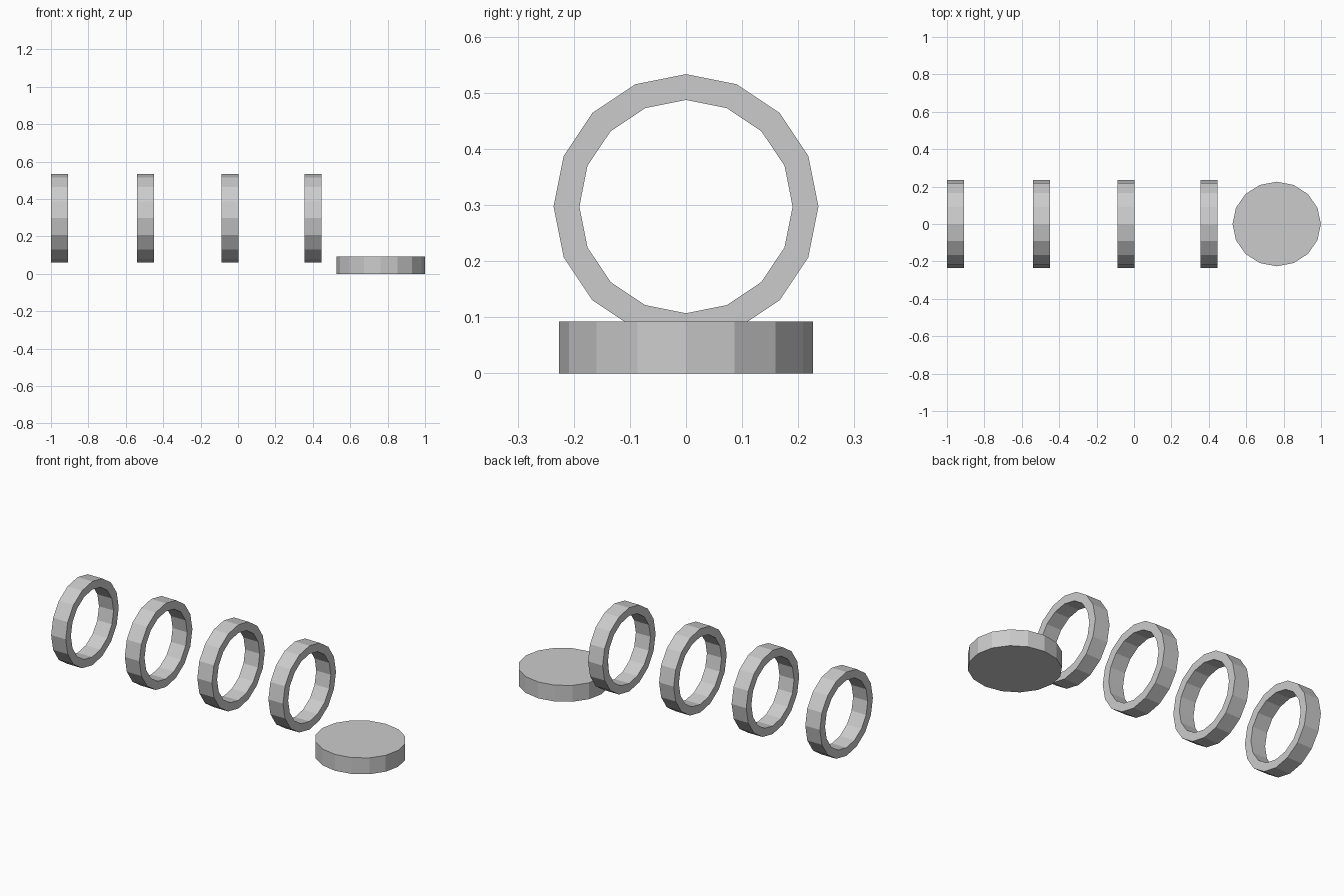
import bpy, bmesh
from math import sin, cos, pi

if "Cube" in bpy.data.objects:
    bpy.data.objects.remove(bpy.data.objects["Cube"])

SIDES = 16
R_OUT, R_IN, WIDTH = 0.236, 0.19, 0.091


def make_object(name, bm):
    bmesh.ops.recalc_face_normals(bm, faces=bm.faces)
    mesh = bpy.data.meshes.new(name)
    bm.to_mesh(mesh)
    bm.free()
    obj = bpy.data.objects.new(name, mesh)
    bpy.context.collection.objects.link(obj)
    return obj


def upright_ring(name, x, z):
    # Rectangular section swept around the x axis
    bm = bmesh.new()
    section = [(-WIDTH / 2, R_OUT), (WIDTH / 2, R_OUT), (WIDTH / 2, R_IN), (-WIDTH / 2, R_IN)]
    loops = []
    for i in range(SIDES):
        a = 2 * pi * i / SIDES
        loops.append([bm.verts.new((dx, r * cos(a), r * sin(a))) for dx, r in section])
    for i in range(SIDES):
        p, q = loops[i], loops[(i + 1) % SIDES]
        for j in range(4):
            k = (j + 1) % 4
            bm.faces.new((p[j], p[k], q[k], q[j]))
    obj = make_object(name, bm)
    obj.location = (x, 0, z)


def flat_disc(name, x, ry, height):
    # Solid disc, slightly narrower in depth
    bm = bmesh.new()
    angles = [2 * pi * i / SIDES for i in range(SIDES)]
    base = bm.faces.new([bm.verts.new((R_OUT * cos(a), ry * sin(a), 0)) for a in angles])
    top = [bm.verts.new((v.co.x, v.co.y, height)) for v in base.verts]
    low = list(base.verts)
    bm.faces.new(top)
    for i in range(SIDES):
        k = (i + 1) % SIDES
        bm.faces.new((low[i], low[k], top[k], top[i]))
    obj = make_object(name, bm)
    obj.location = (x, 0, 0)


# Row of four standing rings
for n, x in enumerate((-0.954, -0.495, -0.043, 0.4), 1):
    upright_ring(f"ring_{n}", x, 0.297)

# Disc lying on the ground
flat_disc("ground_disc", 0.763, 0.226, 0.092)
